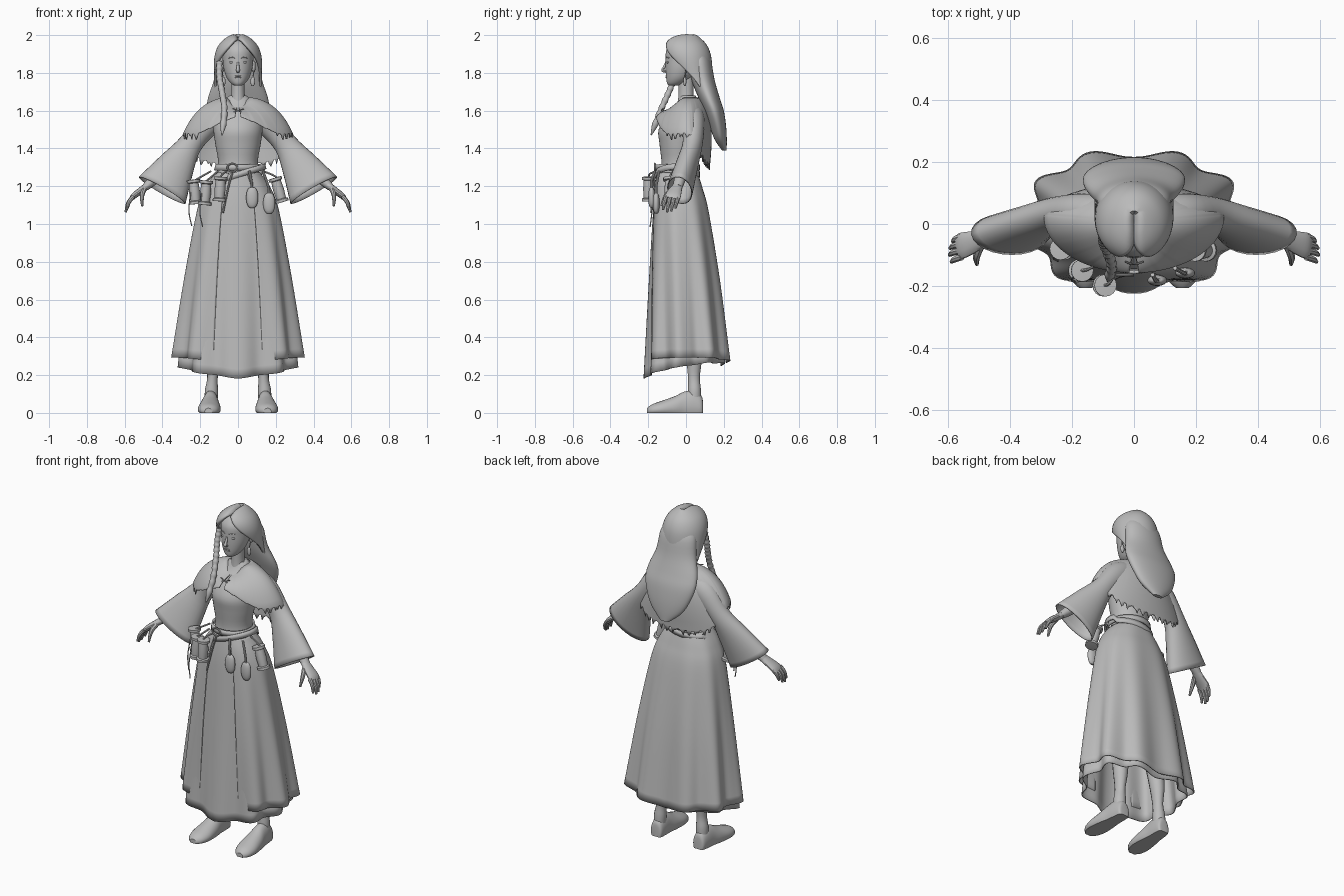
import bpy, bmesh, math
from mathutils import Vector

cube = bpy.data.objects.get("Cube")
if cube:
    bpy.data.objects.remove(cube, do_unlink=True)

grey = bpy.data.materials.new("plain_grey")
grey.use_nodes = True
grey.diffuse_color = (0.5, 0.5, 0.5, 1)
grey.node_tree.nodes["Principled BSDF"].inputs["Base Color"].default_value = (0.5, 0.5, 0.5, 1)
made = []
SIDES = (("left", 1), ("right", -1))


def spline(rows, steps=4):
    """Catmull-Rom rows of numbers"""
    out = []
    for i in range(len(rows) - 1):
        a, b, c, d = rows[max(i - 1, 0)], rows[i], rows[i + 1], rows[min(i + 2, len(rows) - 1)]
        for k in range(steps):
            t = k / steps
            out.append(tuple(0.5 * (2 * q + (r - p) * t + (2 * p - 5 * q + 4 * r - s) * t * t
                                    + (3 * q - p - 3 * r + s) * t ** 3)
                             for p, q, r, s in zip(a, b, c, d)))
    return out + [tuple(rows[-1])]


def skin(name, rings, closed=True, caps=True, thick=0.0):
    """Join rings of points into one surface"""
    bm = bmesh.new()
    loops = [[bm.verts.new(p) for p in ring] for ring in rings]
    n = len(loops[0])
    for a, b in zip(loops, loops[1:]):
        for i in range(n if closed else n - 1):
            j = (i + 1) % n
            bm.faces.new((a[i], a[j], b[j], b[i]))
    if caps and closed:
        bm.faces.new(loops[0])
        bm.faces.new(loops[-1])
    bmesh.ops.recalc_face_normals(bm, faces=bm.faces)
    mesh = bpy.data.meshes.new(name)
    bm.to_mesh(mesh)
    bm.free()
    mesh.materials.append(grey)
    ob = bpy.data.objects.new(name, mesh)
    bpy.context.collection.objects.link(ob)
    if thick:
        mod = ob.modifiers.new("thickness", "SOLIDIFY")
        mod.thickness, mod.offset = thick, 0
    made.append(ob)
    return ob


def oval(z, rx, front, back, gap=0, n=40, power=1.0, lobes=0.0):
    """Horizontal ring, open by gap degrees either side of the front"""
    ring = []
    for i in range(n + 1 if gap else n):
        a = math.radians(gap + (360 - 2 * gap) * i / n)
        s, c = math.sin(a), -math.cos(a)
        f = 1 + lobes * math.cos(9 * a)
        x = math.copysign(abs(s) ** power, s) * rx * f
        y = math.copysign(abs(c) ** power, c) * (back - front) / 2 * f + (front + back) / 2
        ring.append(Vector((x, y, z)))
    return ring


def stack(name, rows):
    return skin(name, [oval(*r) for r in spline(rows)])


def tube(name, rows, n=14, ref=(0, 1, 0), side=1, steps=4, **kw):
    """Rows are x, y, z, half thickness, half width along ref"""
    rows, rings = spline(rows, steps), []
    for i, r in enumerate(rows):
        t = (Vector(rows[min(i + 1, len(rows) - 1)][:3]) - Vector(rows[max(i - 1, 0)][:3])).normalized()
        v = Vector(ref)
        v = (v - t * v.dot(t)).normalized()
        u = t.cross(v)
        ring = [Vector(r[:3]) + u * r[3] * math.cos(k * math.tau / n) + v * r[4] * math.sin(k * math.tau / n)
                for k in range(n)]
        rings.append([Vector((p.x * side, p.y, p.z)) for p in ring])
    return skin(name, rings, **kw)


def cord(name, points, r=0.005, side=1, ref=(0, 1, 0)):
    return tube(name, [(*p, r, r) for p in points], 8, ref, side)


def blob(name, c, size):
    """Rounded lump"""
    rings = []
    for i in range(1, 12):
        a = math.pi * i / 12
        w = math.sin(a) ** 0.7
        rings.append([Vector((c[0] + size[0] * w * math.cos(k * math.tau / 16),
                              c[1] + size[1] * w * math.sin(k * math.tau / 16),
                              c[2] - size[2] * math.cos(a))) for k in range(16)])
    return skin(name, rings)


# Body, neck and head
stack("bodice", [(1.2, .14, -.15, .075), (1.31, .105, -.13, .055), (1.42, .12, -.14, .065),
                 (1.5, .13, -.145, .08), (1.58, .125, -.1, .085), (1.64, .09, -.05, .07), (1.68, .045, -.03, .05)])
stack("neck", [(1.6, .05, -.05, .05), (1.68, .036, -.04, .04), (1.8, .036, -.04, .04)])
stack("head", [(1.732, .018, -.09, -.04), (1.745, .038, -.1, -.01), (1.775, .06, -.105, .03),
               (1.82, .075, -.108, .06), (1.87, .081, -.108, .08), (1.92, .082, -.104, .09),
               (1.96, .06, -.075, .075), (1.98, .03, -.03, .04)])
tube("nose", [(0, -.102, 1.865, .004, .005), (0, -.116, 1.83, .008, .007), (0, -.122, 1.813, .01, .009),
              (0, -.105, 1.806, .008, .006)], 10)
for k, z in enumerate((1.783, 1.776)):
    blob(("upper_lip", "lower_lip")[k], (0, -.101, z), (.018, .008, .004))
for word, s in SIDES:
    blob(word + "_eye", (.032 * s, -.094, 1.856), (.014, .009, .006))
    cord(word + "_brow", [(.014, -.107, 1.877), (.03, -.102, 1.883), (.05, -.09, 1.879)], .0025, s, (0, 0, 1))
    blob(word + "_ear", (.083 * s, .01, 1.835), (.01, .018, .03))
    cord(word + "_earring_wire", [(.084, 0, 1.81), (.08, -.005, 1.78)], .003, s)
    blob(word + "_earring", (.078 * s, -.006, 1.755), (.012, .008, .025))

# Hair: parted cap swept behind the ears, long fall at the back
cap_rows = [(1.71, .122, 0, .14, 100), (1.78, .12, -.05, .135, 84), (1.86, .12, -.1, .13, 58),
            (1.91, .112, -.115, .12, 38), (1.95, .092, -.108, .1, 22), (1.98, .06, -.08, .07, 10),
            (1.998, .025, -.035, .045, 3), (2.0, .004, 0, .02, 1)]
rings = [oval(*r[:4], gap=max(r[4], 1)) for r in spline(cap_rows)]
for ring in rings:
    for p in ring:
        if p.z > 1.92 and p.y < .04:
            p.z -= .022 * math.exp(-(p.x / .012) ** 2)
skin("hair_cap", rings, closed=False, thick=.014)
stack("hair_fall", [(1.93, .07, .02, .09), (1.87, .112, .01, .13), (1.76, .128, .03, .152), (1.67, .158, .065, .178),
                    (1.6, .164, .095, .2), (1.52, .14, .125, .212), (1.45, .1, .15, .216), (1.39, .03, .19, .215)])
# Braid hanging over one shoulder
braid = spline([(-.098, -.04, 1.86), (-.098, -.06, 1.78), (-.085, -.09, 1.7), (-.072, -.135, 1.6),
                (-.085, -.185, 1.47)], 6)
tube("braid", [(*p, .014 + .004 * (i % 2), .014 + .004 * (i % 2)) for i, p in enumerate(braid[:-3])]
     + [(*braid[-2], .007, .007), (*braid[-1], .003, .003)], 10, steps=2)

# Shoulder cape: arched from collar to ragged hem
heights = [r[0] for r in spline([(1.57,), (1.485,), (1.475,), (1.35,), (1.32,)], 20)]
N = 180
rings = [[] for j in range(13)]
for i in range(N + 1):
    a = math.radians(3 + 354 * i / N)
    s, c = math.sin(a), -math.cos(a)
    turn = min(a, math.tau - a) / math.pi
    neck = Vector((.062 * s, .01 + .058 * c, 1.668 - .05 * max(-c, 0) ** 3))
    mid = Vector((.21 * s, .015 + (.14 if c > 0 else .15) * c, 1.655 - .055 * c * c))
    end = Vector((.288 * s, .025 + (.1 if c > 0 else .18) * c, heights[round(turn * 80)]))
    for j in range(12):
        t = j / 11
        rings[j].append(neck * (1 - t) ** 2 + mid * 2 * t * (1 - t) + end * t * t)
    # Drooping tatters along the hem
    droop = .022 + .014 * math.sin(i * 1.7) if turn > .25 and i % 5 < 3 else .003
    rings[12].append(end - Vector((0, 0, droop)))
skin("shoulder_cape", rings, closed=False, thick=.006)
for k, (x, z) in enumerate(((.028, 1.612), (.03, 1.59))):
    cord("clasp_cord_%d" % (k + 1), [(-x, -.122, z), (0, -.13, 1.6), (x, -.122, 3.2 - z)], .003)

# Skirts with fluted folds
for name, gap, rows in (
        ("underskirt", 0, [(1.26, .108, -.148, .055), (1.16, .165, -.162, .08), (1.02, .205, -.172, .115),
                           (.65, .26, -.19, .165), (.23, .3, -.208, .2)]),
        ("overskirt", 21, [(1.27, .115, -.155, .06), (1.19, .17, -.168, .085), (1.06, .215, -.178, .12),
                           (.7, .276, -.195, .178), (.275, .333, -.205, .228)])):
    rings = [oval(*r, gap=gap, n=144, power=.85, lobes=.066 * (1.27 - r[0])) for r in spline(rows, 6)]
    for ring in rings:
        for p in ring:
            low = (1.27 - p.z) ** 2
            p.z += low * (.03 * min(abs(p.x) / .3, 1) + (.03 * p.y / .2 if not gap else 0) - .012)
    skin(name, rings, closed=not gap, caps=False, thick=.006)

# Belts and buckle
for name, z, w, tilt in (("waist_belt", 1.3, .118, 0), ("slanted_belt", 1.262, .142, .3)):
    rings = [oval(z + d, w - d / 4, -.156, .068) for d in (-.016, .016)]
    for ring in rings:
        for p in ring:
            p.z += tilt * p.x * (1 if p.y < 0 else .4)
    skin(name, rings, caps=False, thick=.01)
cord("buckle", [(-.03 + .026 * math.cos(k * math.tau / 16), -.165, 1.298 + .022 * math.sin(k * math.tau / 16))
                for k in range(17)], .005)
cord("belt_tail", [(-.03, -.165, 1.27), (-.05, -.17, 1.2), (-.08, -.185, 1.06)], .005)

# Thread spools hanging from the belt
for k, (x, y, z, lean) in enumerate(((-.23, -.08, 1.17, -.1), (-.172, -.15, 1.165, .08),
                                     (-.095, -.198, 1.185, .05), (.215, -.085, 1.18, -.3))):
    rows = [(x + lean * d, y, z + d, r, r) for d, r in
            ((-.065, .02), (-.064, .036), (-.05, .036), (-.046, .026), (0, .029),
             (.046, .026), (.05, .036), (.064, .036), (.065, .02))]
    tube("spool_%d" % (k + 1), rows, 16, steps=1)
    cord("spool_strap_%d" % (k + 1), [(x, y, z + .06), (x * .85, y * .97, z + .08), (x * .62, y * .8, 1.28)], .005)
    if x < -.1:
        cord("loose_thread_%d" % (k + 1), [(x - .02, y - .02, z), (x - .03, y - .03, z - .1),
                                           (x - .015, y - .04, z - .18)], .003)
# Flasks hanging on the other hip
for k, (x, y, z) in enumerate(((.075, -.182, 1.14), (.165, -.158, 1.11))):
    blob("pouch_%d" % (k + 1), (x, y, z), (.032, .018, .056))
    cord("pouch_strap_%d" % (k + 1), [(x, y, z + .04), (x - .005, y, z + .09), (x * .8, y * .9, 1.28)], .007)

patch = [(.395, -.055, 1.27), (.42, -.055, 1.285), (.435, -.062, 1.262), (.41, -.068, 1.245)]
skin("sleeve_patch", [[Vector((-x, y + d, z)) for x, y, z in patch] for d in (-.004, .003)])
for word, s in SIDES:
    # Bell sleeve and forearm
    tube(word + "_sleeve", [(.08, .03, 1.585, .06, .06), (.16, .038, 1.535, .068, .058), (.25, .035, 1.425, .06, .05),
                            (.325, .005, 1.31, .095, .056), (.402, -.033, 1.178, .14, .066)],
         24, side=s, caps=False, thick=.006)
    tube(word + "_forearm", [(.2, .035, 1.5, .04, .04), (.31, .01, 1.37, .038, .038), (.42, -.025, 1.26, .032, .032),
                             (.49, -.045, 1.195, .02, .026)], side=s)
    # Hand
    tube(word + "_palm", [(.47, -.04, 1.21, .019, .024), (.51, -.055, 1.18, .018, .034),
                          (.55, -.068, 1.15, .016, .042), (.566, -.074, 1.132, .012, .04)], side=s)
    for k in range(4):
        y, long = -.106 + k * .022, (.85, 1, .95, .75)[k]
        tube("%s_finger_%d" % (word, k + 1),
             [(.555, y, 1.145, .011, .011), (.555 + .027 * long, y - .008, 1.145 - .035 * long, .0105, .0105),
              (.555 + .04 * long, y - .016, 1.145 - .082 * long, .006, .006)], 8, side=s)
    tube(word + "_thumb", [(.495, -.07, 1.185, .014, .014), (.508, -.105, 1.15, .013, .012),
                           (.507, -.13, 1.095, .006, .006)], 8, (1, 0, 0), s)
    # Leg and shoe
    tube(word + "_leg", [(.1, -.01, .95, .07, .075), (.115, .01, .55, .05, .05), (.13, .04, .32, .042, .045),
                         (.135, .042, .19, .028, .032), (.14, .045, .12, .035, .035), (.142, .045, .07, .034, .036)],
         side=s)
    shoe = spline([(.09, .02, .05), (.082, .036, .09), (.04, .042, .118), (-.01, .046, .112), (-.06, .055, .088),
                   (-.13, .06, .063), (-.18, .047, .045), (-.207, .02, .025)])
    rings = []
    for y, w, h in shoe:
        rings.append([Vector((s * (.146 - .05 * y + w * math.cos(k * math.tau / 24)), y,
                              h * max(0, .3 + .7 * math.sin(k * math.tau / 24)))) for k in range(24)])
    skin(word + "_shoe", rings)

# Smooth shading with sharp creases kept
bpy.ops.object.select_all(action="DESELECT")
for ob in made:
    ob.select_set(True)
bpy.context.view_layer.objects.active = made[0]
bpy.ops.object.shade_smooth_by_angle(angle=math.radians(40))
